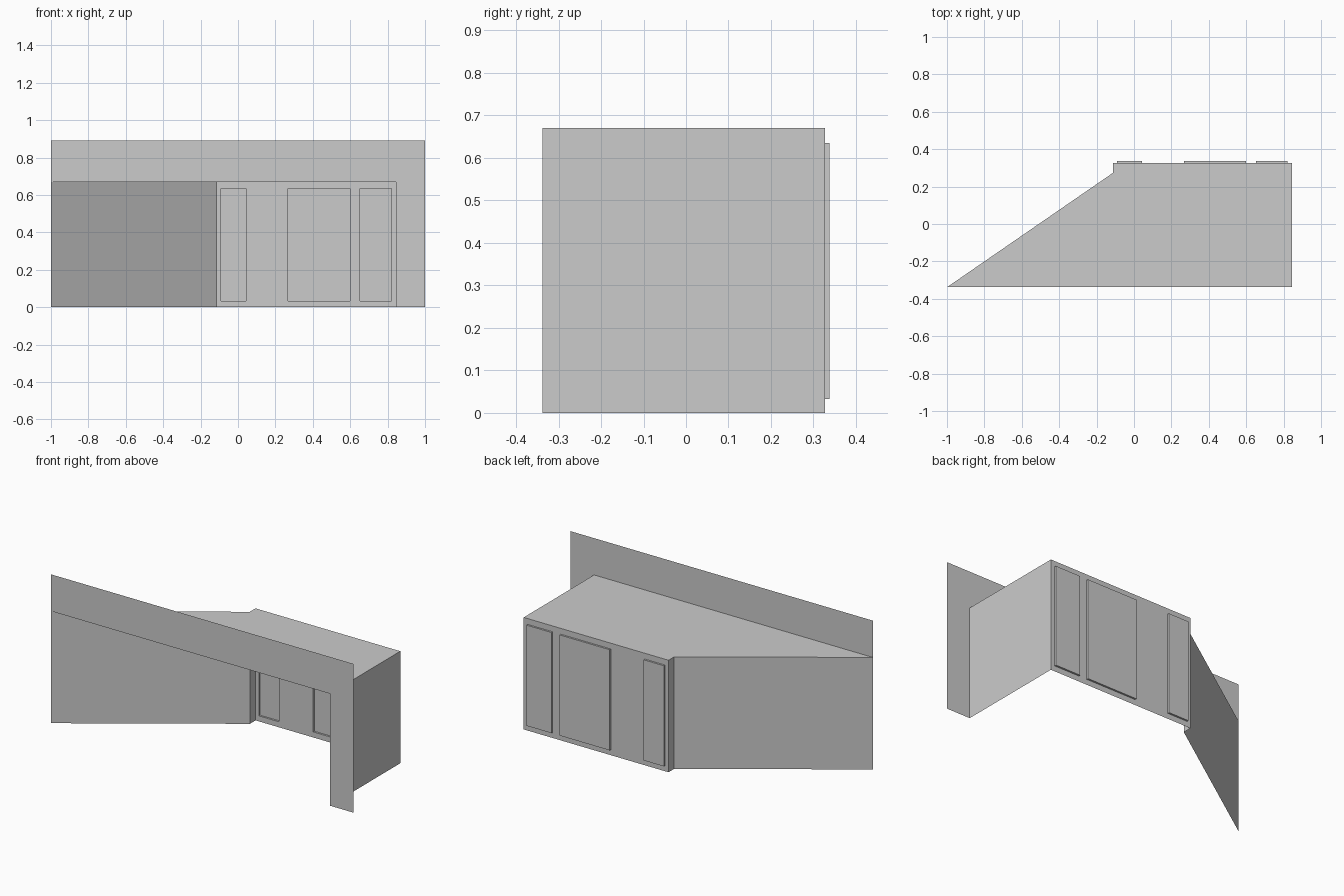
import bpy

cube = bpy.data.objects.get("Cube")
if cube:
    bpy.data.objects.remove(cube, do_unlink=True)

# One plain grey for the whole model
grey = bpy.data.materials.new("plain_grey")
grey.use_nodes = True
color = (0.6, 0.6, 0.6, 1)
grey.diffuse_color = color
grey.node_tree.nodes["Principled BSDF"].inputs["Base Color"].default_value = color

FRONT, BACK, HEIGHT = -0.338, 0.327, 0.67
LEFT, JOG, RIGHT = -1.0, -0.113, 0.845
PANEL_Y = 0.338
PANELS = [(-0.09, 0.043), (0.268, 0.6), (0.653, 0.82)]
PANEL_BOTTOM, PANEL_TOP = 0.033, 0.635


def sheet(name, faces):
    """Make an open, flat-faced sheet from a list of polygons."""
    verts, polys = [], []
    for face in faces:
        ids = []
        for v in face:
            if v not in verts:
                verts.append(v)
            ids.append(verts.index(v))
        polys.append(ids)
    mesh = bpy.data.meshes.new(name)
    mesh.from_pydata(verts, [], polys)
    mesh.materials.append(grey)
    obj = bpy.data.objects.new(name, mesh)
    bpy.context.collection.objects.link(obj)
    return obj


def wall(a, b, z0=0.0, z1=HEIGHT):
    """Upright quad between two plan points."""
    return [(*a, z0), (*b, z0), (*b, z1), (*a, z1)]


# Plan corners, counter-clockwise from the front left
plan = [(LEFT, FRONT), (RIGHT, FRONT), (RIGHT, BACK), (JOG, BACK), (JOG, 0.273)]

# Front fascia: header above the opening and the end strip
sheet("front_fascia", [
    wall((LEFT, FRONT), (1.0, FRONT), HEIGHT, 0.89),
    wall((RIGHT, FRONT), (1.0, FRONT)),
])

# Ceiling and the plain side walls; floor and front stay open
sheet("ceiling", [[(x, y, HEIGHT) for x, y in plan]])
sheet("end_wall", [wall(plan[1], plan[2])])
sheet("jog_wall", [wall(plan[3], plan[4])])
sheet("slanted_wall", [wall(plan[4], plan[0])])

# Back wall: a grid of cells, leaving out those covered by the panels
xs = [JOG] + [x for p in PANELS for x in p] + [RIGHT]
zs = [0.0, PANEL_BOTTOM, PANEL_TOP, HEIGHT]
cells = []
for i, (x0, x1) in enumerate(zip(xs, xs[1:])):
    if i % 2:
        spans = [(zs[0], zs[1]), (zs[2], zs[3])]
    else:
        spans = [(zs[0], zs[3])]
    cells += [wall((x1, BACK), (x0, BACK), a, b) for a, b in spans]
sheet("back_wall", cells)

# Raised panels, hollow towards the room
for i, (x0, x1) in enumerate(PANELS):
    outer = wall((x1, PANEL_Y), (x0, PANEL_Y), PANEL_BOTTOM, PANEL_TOP)
    inner = wall((x1, BACK), (x0, BACK), PANEL_BOTTOM, PANEL_TOP)
    rims = [[inner[k], inner[(k + 1) % 4], outer[(k + 1) % 4], outer[k]]
            for k in range(4)]
    sheet(f"back_panel_{i + 1}", [outer] + rims)
